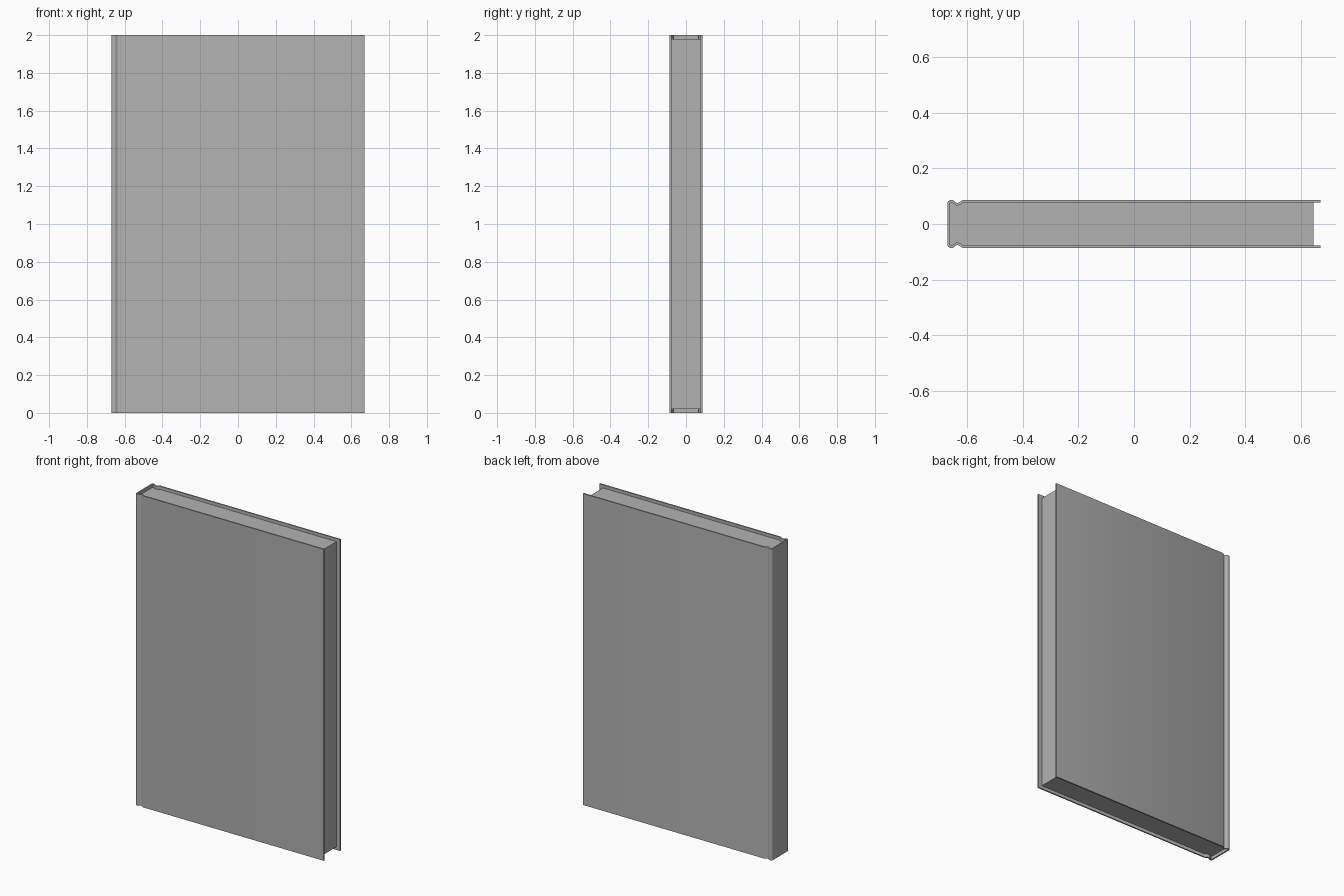
import bpy, bmesh
from mathutils import Vector

if "Cube" in bpy.data.objects:
    bpy.data.objects.remove(bpy.data.objects["Cube"])

HALF_W, HALF_T, THICK, HEIGHT = 0.67, 0.087, 0.009, 2.0
PAGE_X, PAGE_GAP = 0.645, 0.02

# Dark grey used by both parts
grey = bpy.data.materials.new("dark_grey")
grey.diffuse_color = (0.45, 0.45, 0.45, 1)
grey.use_nodes = True
grey.node_tree.nodes["Principled BSDF"].inputs["Base Color"].default_value = grey.diffuse_color

# Half of the cover's cross-section: board, hinge groove, rounded spine corner
half = [(HALF_W, HALF_T), (-0.612, HALF_T), (-0.619, 0.084), (-0.625, 0.079),
        (-0.635, 0.075), (-0.641, 0.079), (-0.647, 0.084), (-0.655, HALF_T),
        (-0.663, 0.085), (-0.668, 0.081), (-HALF_W, 0.074)]
outer = [Vector(p) for p in half] + [Vector((x, -y)) for x, y in reversed(half)]


def offset(path, dist):
    """Move an open path to its left by dist, mitring the corners."""
    result = []
    for i, p in enumerate(path):
        dirs = []
        if i > 0:
            dirs.append((p - path[i - 1]).normalized())
        if i < len(path) - 1:
            dirs.append((path[i + 1] - p).normalized())
        normals = [Vector((-d.y, d.x)) for d in dirs]
        n = sum(normals, Vector((0, 0))).normalized()
        result.append(p + n * dist / n.dot(normals[0]))
    return result


def extrude_outline(name, outline, z0, z1):
    bm = bmesh.new()
    face = bm.faces.new([bm.verts.new((p.x, p.y, z0)) for p in outline])
    ext = bmesh.ops.extrude_face_region(bm, geom=[face])
    verts = [v for v in ext["geom"] if isinstance(v, bmesh.types.BMVert)]
    bmesh.ops.translate(bm, verts=verts, vec=(0, 0, z1 - z0))
    # The extruded region keeps its source face, so close and orient the solid
    bmesh.ops.recalc_face_normals(bm, faces=bm.faces)
    mesh = bpy.data.meshes.new(name)
    bm.to_mesh(mesh)
    bm.free()
    mesh.materials.append(grey)
    obj = bpy.data.objects.new(name, mesh)
    bpy.context.collection.objects.link(obj)
    bpy.ops.object.select_all(action='DESELECT')
    obj.select_set(True)
    bpy.context.view_layer.objects.active = obj
    bpy.ops.object.shade_smooth_by_angle(angle=1.05)
    return obj


# Hard cover wrapping both boards and the spine
inner = offset(outer, THICK)
extrude_outline("cover", outer + inner[::-1], 0, HEIGHT)

# Page block filling the cover, set back from its edges
pages = [Vector((min(p.x, PAGE_X), p.y)) for p in inner]
extrude_outline("pages", pages, PAGE_GAP, HEIGHT - PAGE_GAP)
